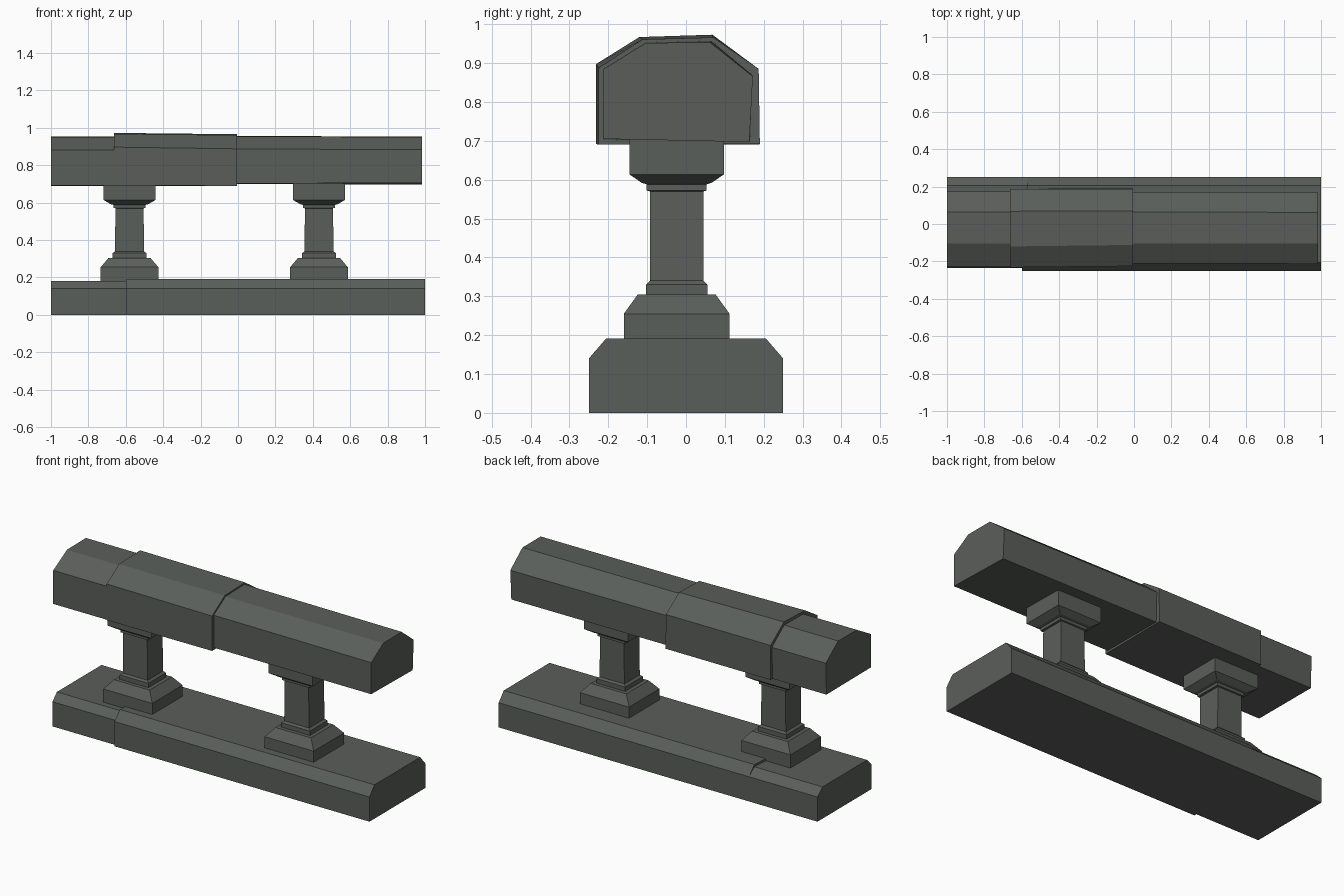
import bpy, bmesh

if "Cube" in bpy.data.objects:
    bpy.data.objects.remove(bpy.data.objects["Cube"])

stone = bpy.data.materials.new("grey stone")
stone.diffuse_color = (0.102, 0.112, 0.102, 1)
stone.use_nodes = True
stone.node_tree.nodes["Principled BSDF"].inputs["Base Color"].default_value = stone.diffuse_color


def loft(name, rings):
    """Skin matching rings of points and close both ends."""
    bm = bmesh.new()
    loops = [[bm.verts.new(p) for p in ring] for ring in rings]
    n = len(loops[0])
    for a, b in zip(loops, loops[1:]):
        for i in range(n):
            j = (i + 1) % n
            bm.faces.new((a[i], a[j], b[j], b[i]))
    bm.faces.new(loops[0])
    bm.faces.new(loops[-1])
    bmesh.ops.recalc_face_normals(bm, faces=bm.faces)
    mesh = bpy.data.meshes.new(name)
    bm.to_mesh(mesh)
    bm.free()
    mesh.materials.append(stone)
    ob = bpy.data.objects.new(name, mesh)
    bpy.context.collection.objects.link(ob)
    return ob


def beam(name, start, end):
    """Six-sided beam; each end is (x at front, x at back, (y, z) outline)."""
    rings = []
    for xf, xb, outline in (start, end):
        ys = [y for y, z in outline]
        lo, hi = min(ys), max(ys)
        rings.append([(xf + (xb - xf) * (y - lo) / (hi - lo), y, z)
                      for y, z in outline])
    return loft(name, rings)


# Plinth: two chamfered blocks meeting at a slightly skewed seam
short_block = [(-0.235, 0), (-0.235, 0.14), (-0.195, 0.18),
               (0.205, 0.18), (0.25, 0.14), (0.25, 0)]
long_block = [(-0.25, 0), (-0.25, 0.14), (-0.205, 0.192),
              (0.205, 0.192), (0.25, 0.14), (0.25, 0)]
beam("plinth_short", (-1, -1, short_block), (-0.59, -0.56, short_block))
beam("plinth_long", (-0.60, -0.57, long_block), (1, 1, long_block))

# Handrail: three uneven stones
rail_left = [(-0.228, 0.692), (-0.228, 0.882), (-0.105, 0.952),
             (0.065, 0.954), (0.175, 0.87), (0.17, 0.69)]
mid_a = [(-0.232, 0.692), (-0.232, 0.897), (-0.12, 0.967),
         (0.068, 0.973), (0.187, 0.885), (0.188, 0.69)]
mid_b = [(-0.225, 0.690), (-0.225, 0.888), (-0.112, 0.961),
         (0.07, 0.966), (0.187, 0.885), (0.19, 0.692)]
right_a = [(-0.21, 0.703), (-0.21, 0.887), (-0.105, 0.953),
           (0.065, 0.957), (0.17, 0.87), (0.165, 0.70)]
right_b = [(-0.213, 0.705), (-0.213, 0.884), (-0.103, 0.952),
           (0.062, 0.953), (0.172, 0.866), (0.163, 0.697)]
beam("rail_left", (-1, -1, rail_left), (-0.65, -0.65, rail_left))
beam("rail_middle", (-0.662, -0.662, mid_a), (-0.005, -0.005, mid_b))
beam("rail_right", (-0.01, -0.01, right_a), (0.985, 0.982, right_b))

# Balusters: square sections as (z, half width, half depth)
sections = [(0.17, 0.154, 0.136), (0.255, 0.154, 0.136), (0.305, 0.112, 0.1),
            (0.305, 0.09, 0.079), (0.33, 0.09, 0.079), (0.34, 0.078, 0.069),
            (0.57, 0.075, 0.069), (0.572, 0.086, 0.077), (0.588, 0.086, 0.077),
            (0.592, 0.1, 0.09), (0.614, 0.138, 0.122), (0.71, 0.138, 0.122)]
for side, cx in (("left", -0.58), ("right", 0.433)):
    cy = -0.024
    loft(f"baluster_{side}",
         [[(cx - w, cy - d, z), (cx + w, cy - d, z),
           (cx + w, cy + d, z), (cx - w, cy + d, z)] for z, w, d in sections])
